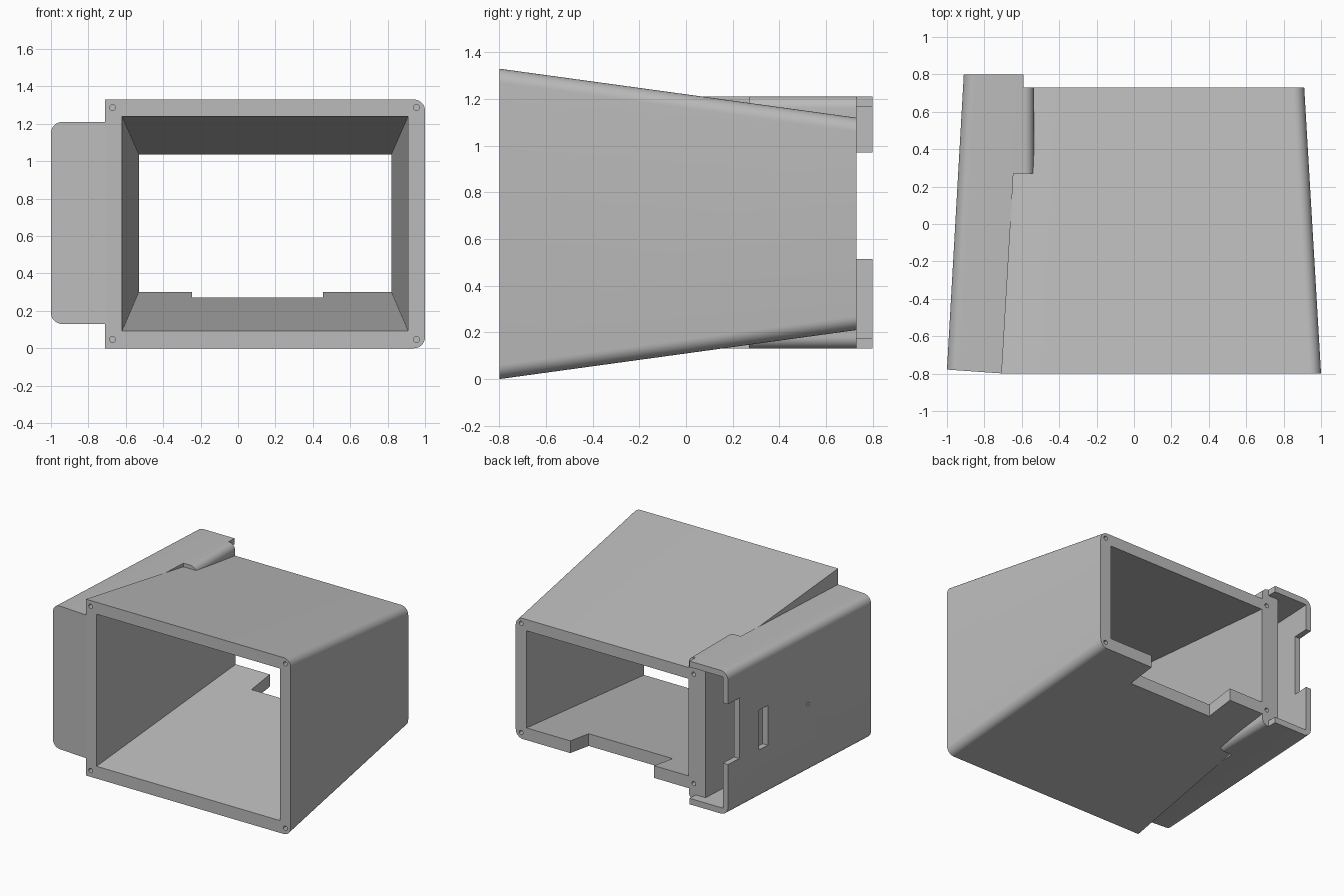
import bpy, bmesh, math

cube = bpy.data.objects.get("Cube")
if cube:
    bpy.data.objects.remove(cube, do_unlink=True)

grey = bpy.data.materials.new("light_grey")
grey.use_nodes = True
colour = (0.5, 0.5, 0.5, 1)
grey.diffuse_color = colour
grey.node_tree.nodes["Principled BSDF"].inputs["Base Color"].default_value = colour


def outline(x0, x1, z0, z1, rounded="", r=0.06):
    """Rectangle in x and z; corners listed in rounded (a b c d) become arcs."""
    corners = [("a", x0, z0, 1, 1, 180), ("b", x1, z0, -1, 1, 270),
               ("c", x1, z1, -1, -1, 0), ("d", x0, z1, 1, -1, 90)]
    points = []
    for name, x, z, sx, sz, start in corners:
        if name in rounded:
            for i in range(9):
                a = math.radians(start + i * 90 / 8)
                points.append((x + sx * r + r * math.cos(a), z + sz * r + r * math.sin(a)))
        else:
            points.append((x, z))
    return points


def loft(name, front, back, y0, y1, slant=0):
    """Solid between two outlines; slant skews the front end along x."""
    bm = bmesh.new()
    edge = max(x for x, z in front)
    f = [bm.verts.new((x, y0 + slant * (edge - x), z)) for x, z in front]
    b = [bm.verts.new((x, y1, z)) for x, z in back]
    bm.faces.new(f)
    bm.faces.new(b[::-1])
    for i in range(len(f)):
        j = (i + 1) % len(f)
        bm.faces.new((f[i], b[i], b[j], f[j]))
    bmesh.ops.recalc_face_normals(bm, faces=bm.faces)
    mesh = bpy.data.meshes.new(name)
    bm.to_mesh(mesh)
    bm.free()
    mesh.materials.append(grey)
    ob = bpy.data.objects.new(name, mesh)
    bpy.context.collection.objects.link(ob)
    return ob


def box(name, x0, x1, y0, y1, z0, z1):
    shape = outline(x0, x1, z0, z1)
    return loft(name, shape, shape, y0, y1)


def pin(x, z, y0, y1, r=0.016):
    shape = outline(x - r, x + r, z - r, z + r, "abcd", r * 0.99)
    return loft("pin_cutter", shape, shape, y0, y1)


def activate(ob):
    bpy.ops.object.select_all(action="DESELECT")
    ob.select_set(True)
    bpy.context.view_layer.objects.active = ob


def cut(ob, cutter):
    cutter.hide_render = True
    mod = ob.modifiers.new("cut", "BOOLEAN")
    mod.operation, mod.solver, mod.object = "DIFFERENCE", "EXACT", cutter
    activate(ob)
    bpy.ops.object.modifier_apply(modifier=mod.name)
    bpy.data.objects.remove(cutter, do_unlink=True)


def smooth(ob):
    activate(ob)
    bpy.ops.object.shade_smooth_by_angle(angle=math.radians(30))


# Tapered main tube, rounded on its left edges
body = loft("tapered_body", outline(-0.71, 1.0, 0, 1.33, "bc"),
            outline(-0.62, 0.91, 0.21, 1.12, "bc"), -0.8, 0.73)

# Tapered opening right through; ends extended past both faces
d = 0.1 / 1.53
fx, fz, bz = 0.09 * d, 0.21 * d, 0.205 * d
cut(body, loft("opening_cutter",
               outline(-0.62 - fx, 0.91 + fx, 0.093 - fz, 1.24 + bz),
               outline(-0.53 + fx, 0.82 - fx, 0.302 + fz, 1.035 - bz), -0.9, 0.83))

# Notch in the rear of the floor
cut(body, box("notch_cutter", -0.245, 0.455, 0.51, 0.9, 0, 0.5))

# Screw holes in both rims
for x in (-0.67, 0.955):
    for z in (0.047, 1.287):
        cut(body, pin(x, z, -0.9, -0.7))
for x in (-0.575, 0.865):
    for z in (0.255, 1.08):
        cut(body, pin(x, z, 0.63, 0.83))
smooth(body)

# Side compartment, closed at the front and open at the rear
side = loft("side_compartment", outline(-1.0, -0.705, 0.13, 1.21, "ad"),
            outline(-0.91, -0.615, 0.13, 1.21, "ad"), -0.799, 0.8, 0.07)
cut(side, loft("cavity_cutter", outline(-0.95, -0.755, 0.175, 1.165),
               outline(-0.865, -0.668, 0.175, 1.165), -0.73, 0.85))
# Divider stops short of the rear end
cut(side, box("divider_cutter", -0.7, -0.5, 0.73, 0.9, 0.175, 1.165))
# Cable notch, slot and small hole in the outer wall
cut(side, box("cable_notch_cutter", -1.1, -0.8, 0.675, 0.9, 0.515, 0.97))
cut(side, box("slot_cutter", -1.1, -0.8, 0.36, 0.46, 0.5, 0.8))
cut(side, box("hole_cutter", -1.1, -0.8, -0.095, -0.07, 0.635, 0.66))
smooth(side)

# Rounded shoulders and rear lips, above and below
for level, z0, z1, corner in (("upper", 1.11, 1.21, "c"), ("lower", 0.13, 0.23, "b")):
    shape = outline(-0.65, -0.535, z0, z1, corner, 0.05)
    smooth(loft(level + "_shoulder", shape, shape, 0.27, 0.73))
    lip_z = (1.165, 1.21) if level == "upper" else (0.13, 0.175)
    box(level + "_rear_lip", -0.64, -0.59, 0.72, 0.8, *lip_z)
